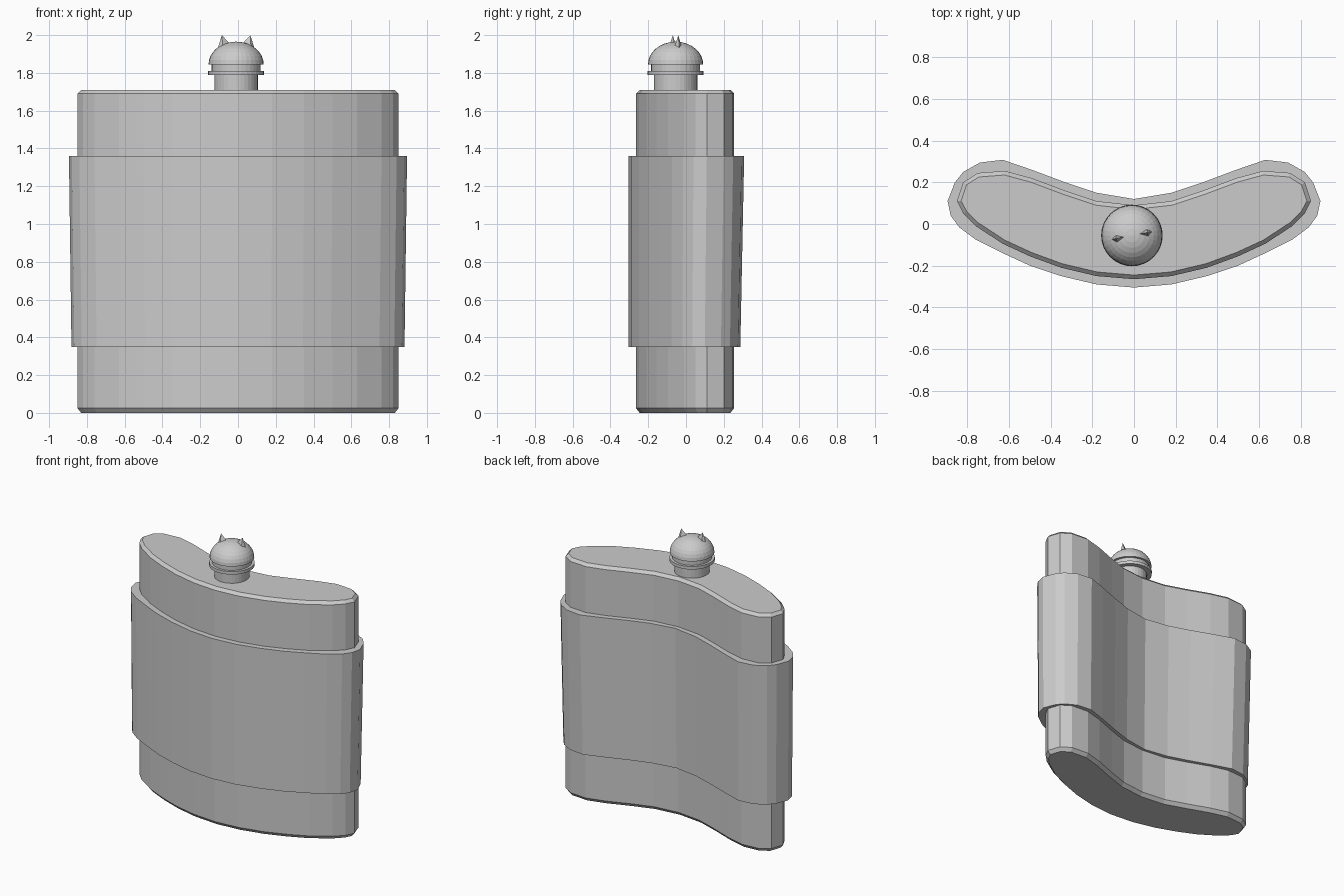
import bpy, bmesh, math
from mathutils import Matrix, Vector

cube = bpy.data.objects.get("Cube")
if cube:
    bpy.data.objects.remove(cube, do_unlink=True)

metal = bpy.data.materials.new("grey_metal")
metal.use_nodes = True
GREY = (0.6, 0.6, 0.6, 1)
metal.diffuse_color = GREY
metal.node_tree.nodes["Principled BSDF"].inputs["Base Color"].default_value = GREY


def finish(name, bm):
    bmesh.ops.recalc_face_normals(bm, faces=bm.faces)
    mesh = bpy.data.meshes.new(name)
    bm.to_mesh(mesh)
    bm.free()
    mesh.materials.append(metal)
    obj = bpy.data.objects.new(name, mesh)
    bpy.context.collection.objects.link(obj)
    return obj


def mirrored(half):
    """Close a right-hand outline, given from front centre to back centre."""
    return half + [(-x, y) for x, y in half[-2:0:-1]]


def inset(points, d):
    """Move a counter-clockwise outline inwards by d."""
    out = []
    for i, (x, y) in enumerate(points):
        a, b = points[i - 1], points[(i + 1) % len(points)]
        t = Vector((b[0] - a[0], b[1] - a[1])).normalized()
        out.append((x - t.y * d, y + t.x * d))
    return out


def loft(name, sections):
    """Join (outline, z) sections and cap both ends."""
    bm = bmesh.new()
    rings = [[bm.verts.new((x, y, z)) for x, y in pts] for pts, z in sections]
    n = len(rings[0])
    for lo, hi in zip(rings, rings[1:]):
        for i in range(n):
            j = (i + 1) % n
            bm.faces.new((lo[i], lo[j], hi[j], hi[i]))
    bm.faces.new(rings[0][::-1])
    bm.faces.new(rings[-1])
    return finish(name, bm)


# Kidney-shaped flask body with a small chamfer at top and bottom
body = mirrored([(0, -.265), (.18, -.25), (.35, -.21), (.5, -.155), (.63, -.095),
                 (.76, -.01), (.82, .05), (.85, .11), (.82, .2), (.75, .245),
                 (.62, .255), (.49, .22), (.33, .16), (.18, .11), (0, .09)])
rim = inset(body, .02)
loft("flask_body", [(rim, 0), (body, .025), (body, 1.69), (rim, 1.71)])

# Wrapped sleeve, slightly wider at the top
sleeve = mirrored([(0, -.305), (.18, -.29), (.35, -.25), (.5, -.2), (.63, -.14),
                   (.76, -.075), (.84, -.015), (.88, .04), (.895, .11), (.86, .2),
                   (.82, .25), (.74, .295), (.63, .308), (.49, .26), (.33, .2),
                   (.18, .15), (0, .12)])
sleeve_low = [(x * .985, y - .02 * max(0, y + .1) / .4) for x, y in sleeve]
loft("sleeve", [(sleeve_low, .35), (sleeve, 1.36)])

# Round stopper: neck, flange, groove and domed top
CENTRE = Vector((-.01, -.055, 0))
SIDES = 32


def circle(r):
    return [(CENTRE.x + r * math.cos(a), CENTRE.y + r * math.sin(a))
            for a in (2 * math.pi * i / SIDES for i in range(SIDES))]


def lathe(name, profile):
    obj = loft(name, [(circle(r), z) for r, z in profile])
    return obj


lathe("neck", [(.115, 1.7), (.115, 1.79)])
lathe("flange", [(.148, 1.788), (.148, 1.81)])
lathe("groove", [(.13, 1.81), (.13, 1.845)])
dome = [(.146 * math.cos(a), 1.845 + .12 * math.sin(a))
        for a in (math.radians(d) for d in range(0, 90, 11))]
lathe("dome", dome + [(.002, 1.965)])

# Two pointed ears set on a slightly turned line
turn = Matrix.Rotation(math.radians(11), 4, "Z")
for side, label in ((1, "left"), (-1, "right")):
    bm = bmesh.new()
    base = [Vector((side * x, y, z)) for x, y, z in
            ((.03, 0, 1.95), (.075, -.03, 1.91), (.108, 0, 1.9), (.075, .025, 1.91))]
    ring = [bm.verts.new(turn @ p + CENTRE) for p in base]
    tip = bm.verts.new(turn @ Vector((side * .077, 0, 2)) + CENTRE)
    for i in range(4):
        bm.faces.new((ring[i], ring[(i + 1) % 4], tip))
    bm.faces.new(ring[::-1])
    finish(label + "_ear", bm)
